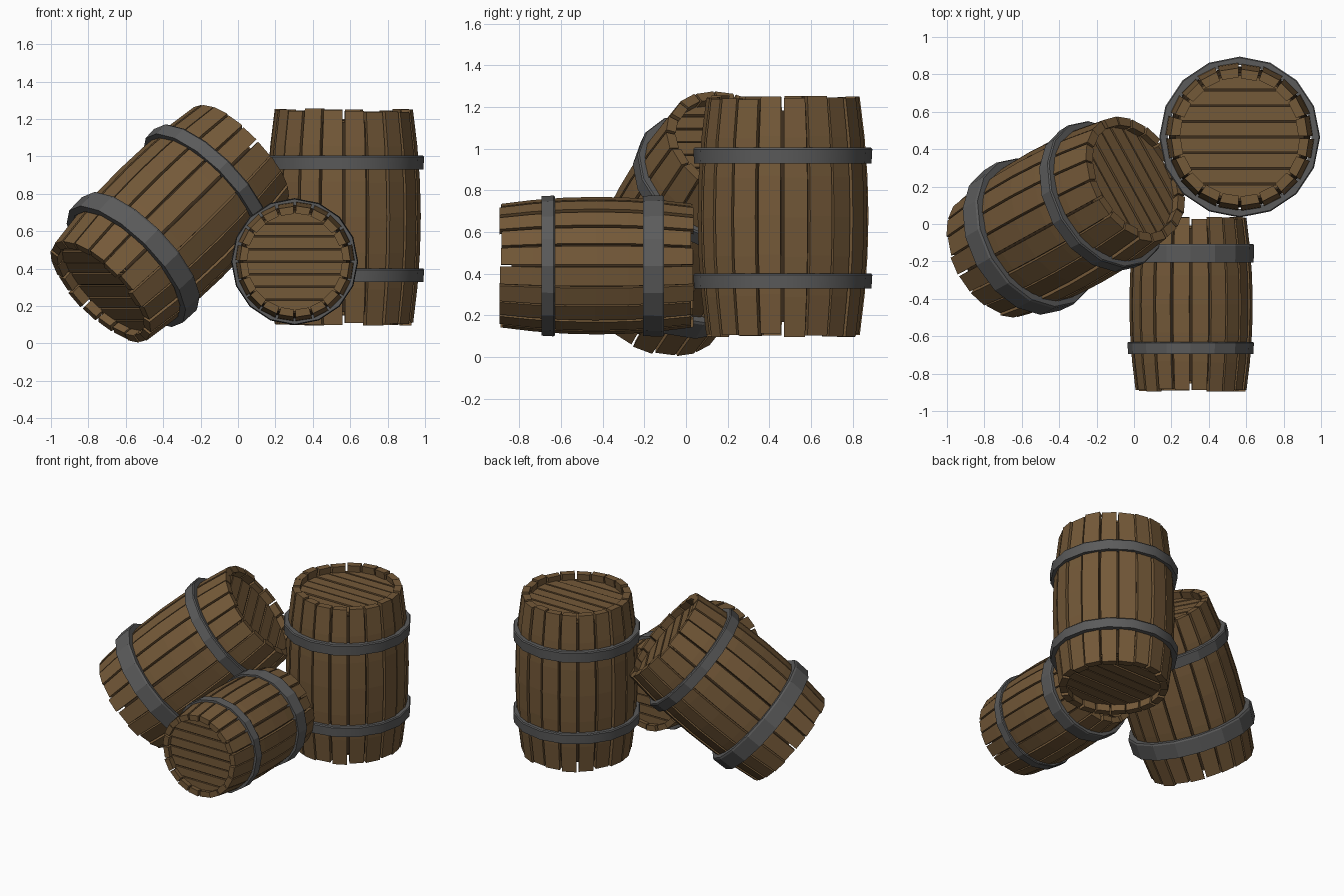
import bpy, bmesh, math, random
from mathutils import Vector, Matrix

random.seed(4)
cube = bpy.data.objects.get("Cube")
if cube:
    bpy.data.objects.remove(cube, do_unlink=True)


def material(name, rgb):
    m = bpy.data.materials.new(name)
    m.use_nodes = True
    m.diffuse_color = (*rgb, 1)
    m.node_tree.nodes["Principled BSDF"].inputs["Base Color"].default_value = (*rgb, 1)
    return m


WOOD = material("brown_wood", (0.175, 0.1, 0.04))
DARK = material("dark_gap_wood", (0.045, 0.026, 0.012))
IRON = material("grey_iron", (0.105, 0.105, 0.105))

# Unit barrel proportions
HALF, MID_R, END_R = 0.572, 0.41, 0.368
THICK, RECESS, PLANK, LID_R = 0.05, 0.05, 0.02, 0.335
STAVES, STEPS, SIDES, PLANKS = 20, 6, 16, 8


def radius(z):
    return MID_R - (MID_R - END_R) * (z / HALF) ** 2


def finish(bm, name, mat, matrix, smooth=False):
    bmesh.ops.recalc_face_normals(bm, faces=bm.faces)
    bm.transform(matrix)
    mesh = bpy.data.meshes.new(name)
    bm.to_mesh(mesh)
    bm.free()
    mesh.materials.append(mat)
    obj = bpy.data.objects.new(name, mesh)
    bpy.context.collection.objects.link(obj)
    if smooth:
        bpy.ops.object.select_all(action='DESELECT')
        obj.select_set(True)
        bpy.context.view_layer.objects.active = obj
        bpy.ops.object.shade_smooth_by_angle(angle=math.radians(30))


def bridge(bm, rings, caps=True):
    """Skin a list of vertex rings; without caps the last ring joins the first."""
    n = len(rings[0])
    pairs = list(zip(rings, rings[1:]))
    if caps:
        bm.faces.new(rings[0])
        bm.faces.new(rings[-1])
    else:
        pairs.append((rings[-1], rings[0]))
    for a, b in pairs:
        for i in range(n):
            j = (i + 1) % n
            bm.faces.new((a[i], a[j], b[j], b[i]))


def polar(bm, r, a, z):
    return bm.verts.new((r * math.cos(a), r * math.sin(a), z))


def ring(bm, r, z, sides):
    return [polar(bm, r, math.tau * i / sides, z) for i in range(sides)]


# Bent boards with slightly uneven ends and gaps
def staves(name, matrix):
    bm = bmesh.new()
    for s in range(STAVES):
        mid = math.tau * (s + 0.5) / STAVES
        half_angle = math.pi / STAVES - random.uniform(0.012, 0.026)
        low = -HALF + random.uniform(-0.008, 0.01)
        high = HALF + random.uniform(-0.01, 0.008)
        lift = random.uniform(-0.006, 0.003)
        rings = []
        for k in range(STEPS + 1):
            z = low + (high - low) * k / STEPS
            r = radius(z) + lift
            rings.append([polar(bm, q, mid + side * half_angle, z)
                          for q, side in ((r, -1), (r, 1), (r - THICK, 1), (r - THICK, -1))])
        bridge(bm, rings)
    finish(bm, name, WOOD, matrix)


# Dark body seen through the gaps
def core(name, matrix):
    bm = bmesh.new()
    end = HALF - RECESS - PLANK * 0.7
    heights = [end * (2 * k / STEPS - 1) for k in range(STEPS + 1)]
    bridge(bm, [ring(bm, radius(z) - 0.032, z, STAVES) for z in heights])
    finish(bm, name, DARK, matrix)


# Recessed end made of planks cut to a circle
def lid(name, matrix, side):
    bm = bmesh.new()
    width = 2 * LID_R / PLANKS
    for p in range(PLANKS):
        y0 = -LID_R + p * width + 0.005
        y1 = y0 + width - 0.01
        ys = [y0 + (y1 - y0) * k / 3 for k in range(4)]
        edge = [(math.sqrt(LID_R ** 2 - y * y), y) for y in ys]
        outline = edge + [(-x, y) for x, y in reversed(edge)]
        top = HALF - RECESS + random.uniform(-0.004, 0.004)
        bridge(bm, [[bm.verts.new((x, y, side * z)) for x, y in outline]
                    for z in (top - PLANK, top)])
    finish(bm, name, WOOD, matrix)


# Flat iron band around the staves
def hoop(name, matrix, z, half_width, outer, smooth):
    bm = bmesh.new()
    section = [(outer - 0.045, -1), (outer - 0.004, -1), (outer, 0.8),
               (outer - 0.006, 1), (outer - 0.045, 1)]
    bridge(bm, [ring(bm, r, z + k * half_width, SIDES) for r, k in section], caps=False)
    finish(bm, name, IRON, matrix, smooth)


def barrel(name, centre, axis, plank_dir, scale, hoops, smooth=False):
    d, px = Vector(axis).normalized(), Vector(plank_dir).normalized()
    rot = Matrix((px, d.cross(px), d)).transposed().to_4x4()
    matrix = Matrix.Translation(centre) @ rot @ Matrix.Scale(scale, 4)
    staves(name + "_staves", matrix)
    core(name + "_core", matrix)
    lid(name + "_top_lid", matrix, 1)
    lid(name + "_bottom_lid", matrix, -1)
    for label, (z, half_width, outer) in zip(("lower", "upper"), hoops):
        hoop(f"{name}_{label}_hoop", matrix, z, half_width, outer, smooth)


barrel("upright_barrel", (0.565, 0.465, 0.675), (0, 0, 1), (1, 0, 0), 1.0,
       [(-0.31, 0.036, 0.43), (0.292, 0.038, 0.43)], smooth=True)
barrel("lying_barrel", (0.303, -0.43, 0.437), (0, 1, 0), (1, 0, 0), 0.805,
       [(-0.288, 0.04, 0.42), (0.34, 0.062, 0.422)])
barrel("leaning_barrel", (-0.365, 0.04, 0.64), (1, 0.55, 0.98), (-0.55, 1, 0), 0.975,
       [(-0.3, 0.06, 0.442), (0.3, 0.04, 0.432)])
